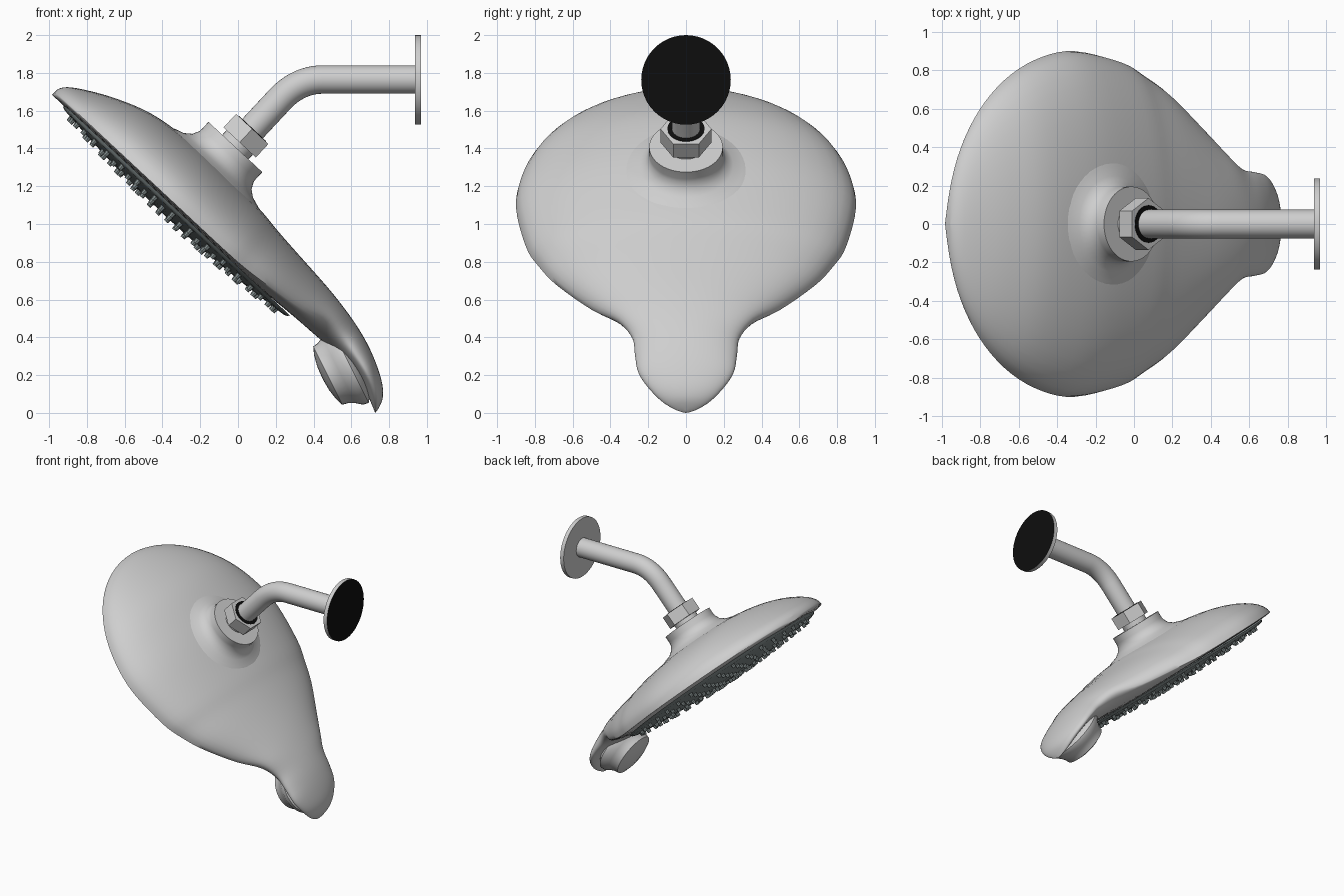
import bpy, bmesh, math
from mathutils import Vector

if "Cube" in bpy.data.objects:
    bpy.data.objects.remove(bpy.data.objects["Cube"])

# Tilted frame of the head: U runs along it towards the handle, N points out of its back
TILT = math.radians(43)
U = Vector((math.cos(TILT), 0, -math.sin(TILT)))
N = Vector((math.sin(TILT), 0, math.cos(TILT)))
Y = Vector((0, 1, 0))
X = Vector((1, 0, 0))
HEAD_U = -0.97  # centre of the round head along U


def material(name, rgb):
    m = bpy.data.materials.new(name)
    m.diffuse_color = (*rgb, 1)
    m.use_nodes = True
    m.node_tree.nodes["Principled BSDF"].inputs["Base Color"].default_value = m.diffuse_color
    return m


GREY = material("light_grey", (0.62, 0.62, 0.62))
DARK = material("dark_spray_grey", (0.22, 0.26, 0.26))
BLACK = material("black", (0.004, 0.004, 0.004))


def finish(name, bm, mats, angle=35):
    bmesh.ops.remove_doubles(bm, verts=bm.verts, dist=0.0005)
    bmesh.ops.recalc_face_normals(bm, faces=bm.faces)
    mesh = bpy.data.meshes.new(name)
    bm.to_mesh(mesh)
    bm.free()
    ob = bpy.data.objects.new(name, mesh)
    bpy.context.collection.objects.link(ob)
    for m in mats:
        mesh.materials.append(m)
    bpy.ops.object.select_all(action='DESELECT')
    ob.select_set(True)
    bpy.context.view_layer.objects.active = ob
    bpy.ops.object.shade_smooth_by_angle(angle=math.radians(angle))
    return ob


def skin(bm, rings):
    """Join closed rings of points with quads."""
    rows = [[bm.verts.new(p) for p in r] for r in rings]
    n = len(rows[0])
    for a, b in zip(rows, rows[1:]):
        for i in range(n):
            j = (i + 1) % n
            bm.faces.new((a[i], a[j], b[j], b[i]))
    return rows


def lathe(bm, profile, origin, axis, segs):
    """Revolve (radius, height) points about an axis; first corner lies on Y."""
    side = axis.cross(Y)
    rings = []
    for r, h in profile:
        r = max(r, 1e-5)
        rings.append([origin + axis * h + (Y * math.cos(t) + side * math.sin(t)) * r
                      for t in (2 * math.pi * i / segs for i in range(segs))])
    skin(bm, rings)


def turned(name, profile, origin, axis, segs=40, mat=GREY, angle=35):
    bm = bmesh.new()
    lathe(bm, profile, origin, axis, segs)
    return finish(name, bm, [mat], angle)


# Head and handle shell: u, half width, back height, edge height, underside height
ROWS = [
    (-1.868, 0, .600, .582, .560), (-1.837, .233, .645, .582, .560),
    (-1.747, .450, .705, .582, .560), (-1.604, .636, .778, .582, .560),
    (-1.418, .779, .845, .582, .560), (-1.201, .869, .876, .582, .560),
    (-.968, .900, .885, .582, .560), (-.660, .846, .868, .582, .560),
    (-.500, .775, .848, .586, .560), (-.340, .680, .832, .602, .563),
    (-.126, .500, .812, .634, .575), (.017, .360, .792, .685, .580),
    (.137, .285, .768, .675, .585), (.250, .270, .735, .650, .590),
    (.360, .250, .688, .620, .570), (.455, .180, .632, .580, .530),
    (.510, .100, .575, .537, .505), (.531, 0, .510, .500, .495)]


def spline(rows, steps):
    flip = lambda r: (r[0], -r[1], *r[2:])
    pts = [flip(rows[1])] + rows + [flip(rows[-2])]
    out = []
    for a, b, c, d in zip(pts, pts[1:], pts[2:], pts[3:]):
        for k in range(steps):
            t = k / steps
            out.append([.5 * (2 * q + (r - p) * t + (2 * p - 5 * q + 4 * r - s) * t * t
                              + (3 * q - p - 3 * r + s) * t ** 3)
                        for p, q, r, s in zip(a, b, c, d)])
    return out + [list(rows[-1])]


bm = bmesh.new()
rings = []
for u, w, top, edge, low in spline(ROWS, 4):
    ring = []
    for i in range(48):
        a = 2 * math.pi * i / 48
        s = math.sin(a)
        n = edge + (top - edge if s > 0 else edge - low) * s
        ring.append(U * u + Y * (w * math.cos(a)) + N * n)
    rings.append(ring)
skin(bm, rings)
finish("head_shell", bm, [GREY], 50)

# Domed spray plate with rings of nozzles
hub = U * HEAD_U
DOME = lambda r: .5 + .045 * (r / .79) ** 2
turned("spray_plate", [(.82, .565), (.81, .552)] +
       [(r, DOME(r)) for r in (.79, .65, .5, .35, .2, 0)], hub, N, 64, DARK)
bm = bmesh.new()
for k in range(1, 7):
    rad = .123 * k
    for i in range(6 * k):
        t = 2 * math.pi * i / (6 * k)
        foot = hub + U * rad * math.cos(t) + Y * rad * math.sin(t) + N * DOME(rad)
        lathe(bm, [(.017, .01), (.013, -.024), (0, -.024)], foot, N, 8)
finish("nozzles", bm, [DARK])

# Neck collar with a fillet into the shell, swivel and hexagonal nut
turned("collar", [(.36, .845), (.30, .872), (.25, .888), (.215, .915), (.197, .95),
                  (.195, .97), (.195, 1.02), (0, 1.02)], hub, N, 48)
turned("swivel", [(.095, 1.0), (.095, 1.06)], hub, N, 32)
turned("hex_nut", [(0, 1.053), (.135, 1.053), (.135, 1.151), (0, 1.151)], hub, N, 6)
turned("nut_opening", [(.098, 1.150), (.098, 1.154), (0, 1.154)], hub, N, 32, BLACK)

# Bent supply pipe
start, bend0 = hub + N * 1.12, hub + N * 1.375
bend1, corner = Vector((.45, 0, 1.765)), Vector((.325, 0, 1.765))
path = [start] + [bend0 * (1 - t) ** 2 + corner * 2 * t * (1 - t) + bend1 * t * t
                  for t in (i / 10 for i in range(11))] + [Vector((.95, 0, 1.765))]
rings = []
for i, p in enumerate(path):
    d = (path[min(i + 1, len(path) - 1)] - path[max(i - 1, 0)]).normalized()
    side = d.cross(Y)
    rings.append([p + (Y * math.cos(t) + side * math.sin(t)) * .075
                  for t in (2 * math.pi * j / 32 for j in range(32))])
bm = bmesh.new()
skin(bm, rings)
finish("pipe", bm, [GREY])

# Wall flange with a black back
bm = bmesh.new()
lathe(bm, [(0, 0), (.237, 0), (.237, .031), (0, .031)], Vector((.938, 0, 1.763)), X, 48)
flange = finish("wall_flange", bm, [GREY, BLACK])
for f in flange.data.polygons:
    f.material_index = 1 if f.normal.x > .9 else 0

# Flared knob under the handle
axis = Vector((-.894, 0, -.447)).normalized()
turned("handle_knob", [(0, .032), (.07, .028), (.13, .016), (.172, 0), (.178, -.03),
                       (.195, -.065), (.222, -.10), (.225, -.13), (.15, -.19), (0, -.2)],
       Vector((.475, 0, .197)), axis, 40)
